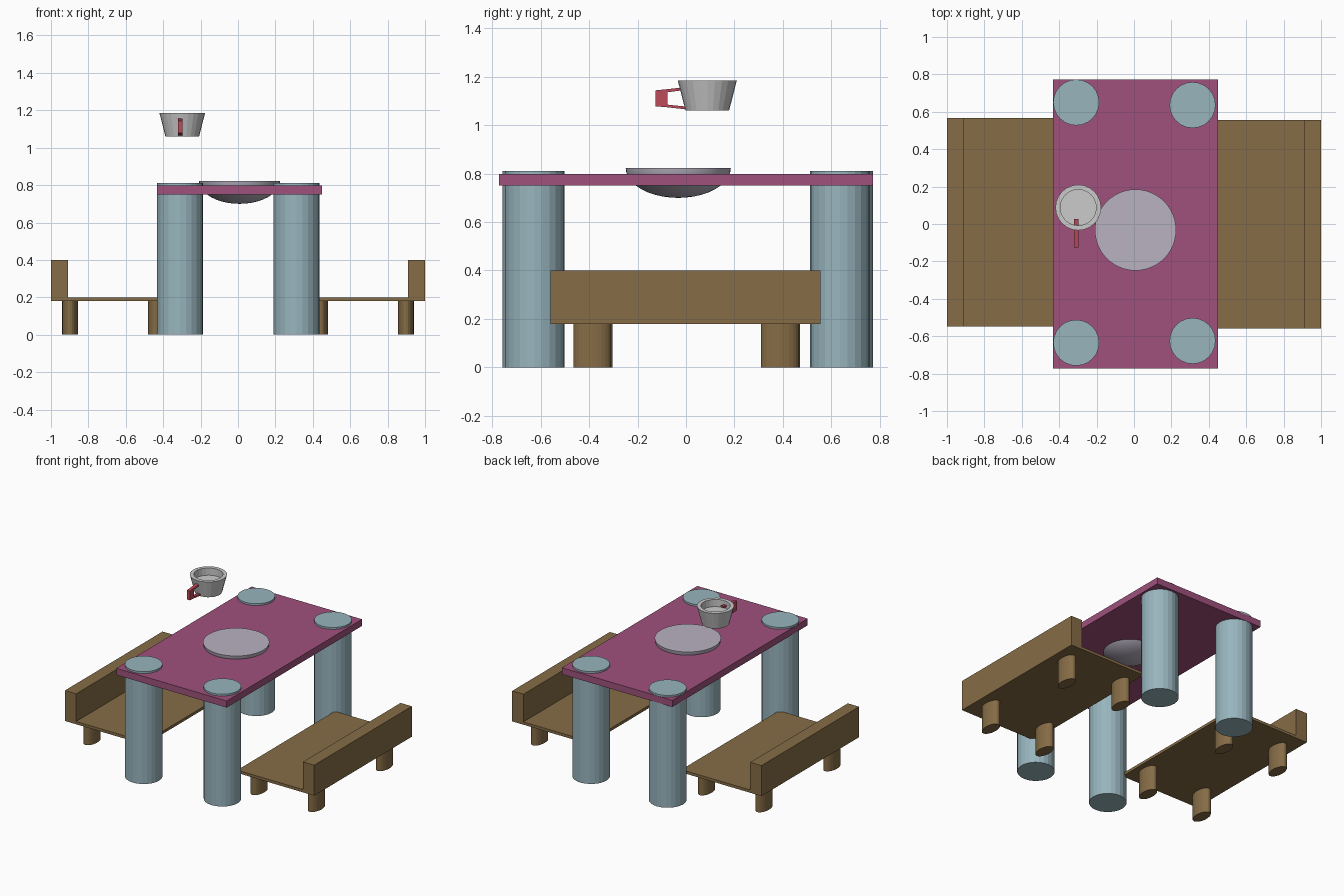
import bpy, bmesh, math

if "Cube" in bpy.data.objects:
    bpy.data.objects.remove(bpy.data.objects["Cube"])


def material(name, rgb):
    m = bpy.data.materials.new(name)
    m.diffuse_color = (*rgb, 1)
    m.use_nodes = True
    m.node_tree.nodes["Principled BSDF"].inputs["Base Color"].default_value = m.diffuse_color
    return m


WOOD = material("brown wood", (0.238, 0.150, 0.061))
TOP = material("plum top", (0.347, 0.083, 0.202))
BLUE = material("pale blue", (0.314, 0.462, 0.515))
PLATE = material("lilac grey", (0.479, 0.445, 0.527))
RED = material("red", (0.515, 0.070, 0.107))


def finish(name, bm, mat=None):
    bmesh.ops.recalc_face_normals(bm, faces=bm.faces)
    me = bpy.data.meshes.new(name)
    bm.to_mesh(me)
    bm.free()
    ob = bpy.data.objects.new(name, me)
    bpy.context.collection.objects.link(ob)
    if mat:
        me.materials.append(mat)
    return ob


def extrude(name, outline, axis, a, b, mat):
    """Extrude a closed 2D outline from a to b along axis (0 = x, 1 = y, 2 = z)."""
    bm = bmesh.new()

    def vert(p, t):
        co = list(p)
        co.insert(axis, t)
        return bm.verts.new(co)
    lo, hi = ([vert(p, t) for p in outline] for t in (a, b))
    bm.faces.new(lo)
    bm.faces.new(hi)
    n = len(outline)
    for i in range(n):
        j = (i + 1) % n
        bm.faces.new((lo[i], lo[j], hi[j], hi[i]))
    return finish(name, bm, mat)


def lathe(name, profile, cx, cy, mat=None, sides=24, squash=1.0):
    """Turn (radius, z) points about a vertical axis; both ends are capped."""
    bm = bmesh.new()
    rings = [[bm.verts.new((cx + r * math.cos(k * math.tau / sides),
                            cy + squash * r * math.sin(k * math.tau / sides), z))
              for k in range(sides)] for r, z in profile]
    for p, q in zip(rings, rings[1:]):
        for k in range(sides):
            j = (k + 1) % sides
            bm.faces.new((p[k], p[j], q[j], q[k]))
    bm.faces.new(rings[0])
    bm.faces.new(rings[-1])
    return finish(name, bm, mat)


# Table top and legs that poke slightly through it
extrude("table_top", [(-0.432, -0.772), (0.45, -0.772), (0.45, 0.773), (-0.432, 0.773)],
        2, 0.75, 0.798, TOP)
for x, y in [(-0.309, -0.635), (0.313, -0.625), (-0.309, 0.65), (0.313, 0.636)]:
    lathe("table_leg", [(0.123, 0), (0.123, 0.811)], x, y, BLUE)

# Benches: L-shaped seat with low back, on four oval legs
for side, shift, inner in ((-1, 0.01, 0.36), (1, -0.002, 0.385)):
    outline = [(inner, 0.18), (1.0, 0.18), (1.0, 0.40), (0.91, 0.40), (0.91, 0.20), (inner, 0.20)]
    extrude("bench", [(side * x, z) for x, z in outline], 1,
            shift - 0.557, shift + 0.557, WOOD)
    for x in (0.44, 0.898):
        for y in (-0.386, 0.388):
            lathe("bench_leg", [(0.042, 0), (0.042, 0.185)], side * x, y + shift / 2,
                  WOOD, squash=1.85)

# Plate: flat-topped shallow dome sunk through the table
steps = [i * math.pi / 2 / 10 for i in range(10)]
plate = lathe("plate", [(0.217 * math.cos(t), 0.823 - 0.123 * math.sin(t)) for t in steps]
              + [(0.004, 0.70)], 0.008, -0.032, PLATE, sides=48)
bpy.context.view_layer.objects.active = plate
plate.select_set(True)
bpy.ops.object.shade_smooth_by_angle(angle=math.radians(35))

# Cup with a shallow recess, floating above the table
lathe("cup", [(0.09, 1.06), (0.122, 1.185), (0.096, 1.185), (0.096, 1.133)], -0.298, 0.088)

# Cup handle: block grip and two thin arms running into the cup
extrude("cup_handle", [(-0.125, 1.078), (-0.075, 1.074), (0.028, 1.062), (0.028, 1.074),
                       (-0.077, 1.085), (-0.077, 1.136), (0.028, 1.150), (0.028, 1.161),
                       (-0.075, 1.149), (-0.125, 1.144)], 0, -0.321, -0.297, RED)
